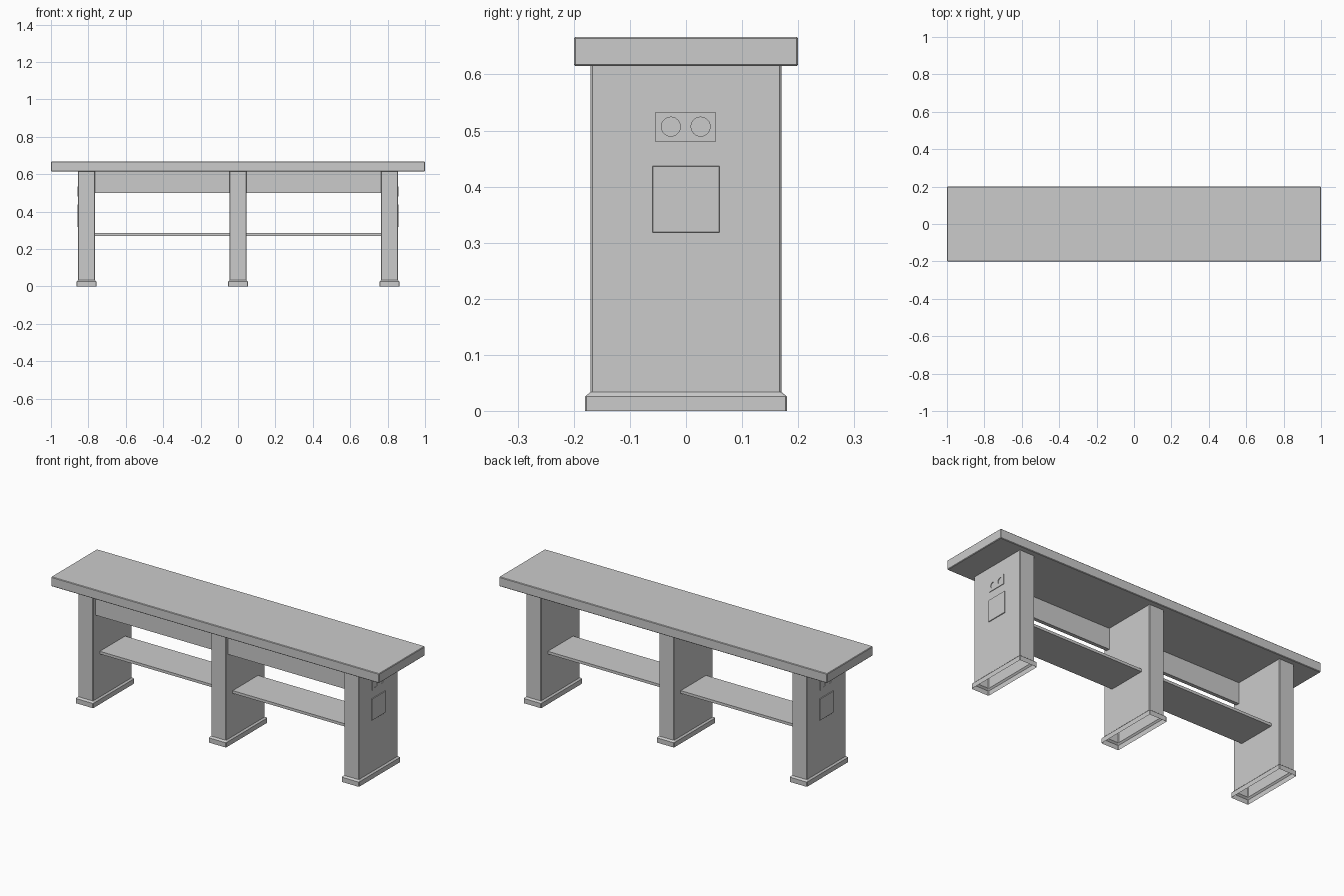
import bpy, bmesh, math
from mathutils import Matrix

if "Cube" in bpy.data.objects:
    bpy.data.objects.remove(bpy.data.objects["Cube"])


def finish(name, bm):
    mesh = bpy.data.meshes.new(name)
    bm.to_mesh(mesh)
    bm.free()
    obj = bpy.data.objects.new(name, mesh)
    bpy.context.collection.objects.link(obj)
    return obj


def box(name, x, y, z, bevel=0):
    """Box from (min, max) ranges on each axis."""
    bm = bmesh.new()
    bmesh.ops.create_cube(bm, size=1)
    for v in bm.verts:
        v.co = [r[0] if c < 0 else r[1] for c, r in zip(v.co, (x, y, z))]
    obj = finish(name, bm)
    if bevel:
        mod = obj.modifiers.new("edge", "BEVEL")
        mod.width, mod.segments = bevel, 1
    return obj


def leg(name, cx):
    """Hollow pedestal, open underneath, with a stepped foot."""
    bm = bmesh.new()
    c = 0.003
    rings = []
    for hx, hy, z in ((.053, .18, 0), (.053, .18, .026),
                      (.045, .17, .034), (.045, .17, .615)):
        pts = ((hx, hy - c), (hx - c, hy), (c - hx, hy), (-hx, hy - c),
               (-hx, c - hy), (c - hx, -hy), (hx - c, -hy), (hx, c - hy))
        rings.append([bm.verts.new((cx + px, py, z)) for px, py in pts])
    for a, b in zip(rings, rings[1:]):
        for i in range(8):
            j = (i + 1) % 8
            bm.faces.new((a[i], a[j], b[j], b[i]))
    return finish(name, bm)


# Bench top
box("bench_top", (-1, 1), (-.2, .2), (.615, .667), .003)

# Three pedestals
for label, cx in (("left", -.81), ("middle", 0), ("right", .81)):
    leg(label + "_leg", cx)

# Shelves and front aprons between pedestals
for label, s in (("left", -1), ("right", 1)):
    x = sorted((s * .045, s * .765))
    box(label + "_shelf", x, (-.11, .11), (.27, .285))
    box(label + "_apron", x, (-.15, -.13), (.5, .615))

# End fittings: square cover and a socket plate with two round recesses
for label, s in (("left", -1), ("right", 1)):
    x = sorted((s * .853, s * .859))
    box(label + "_cover_panel", x, (-.06, .06), (.318, .437), .001)
    x = sorted((s * .853, s * .858))
    plate = box(label + "_socket_plate", x, (-.054, .053), (.48, .533))
    bm = bmesh.new()
    for y in (-.027, .026):
        bmesh.ops.create_cone(
            bm, cap_ends=True, segments=24, radius1=.017, radius2=.017, depth=.04,
            matrix=Matrix.Translation((s * .855, y, .507)) @ Matrix.Rotation(math.pi / 2, 4, "Y"))
    cutter = finish(label + "_socket_cutter", bm)
    cutter.hide_render = True
    cutter.hide_set(True)
    mod = plate.modifiers.new("sockets", "BOOLEAN")
    mod.operation, mod.object = "DIFFERENCE", cutter
